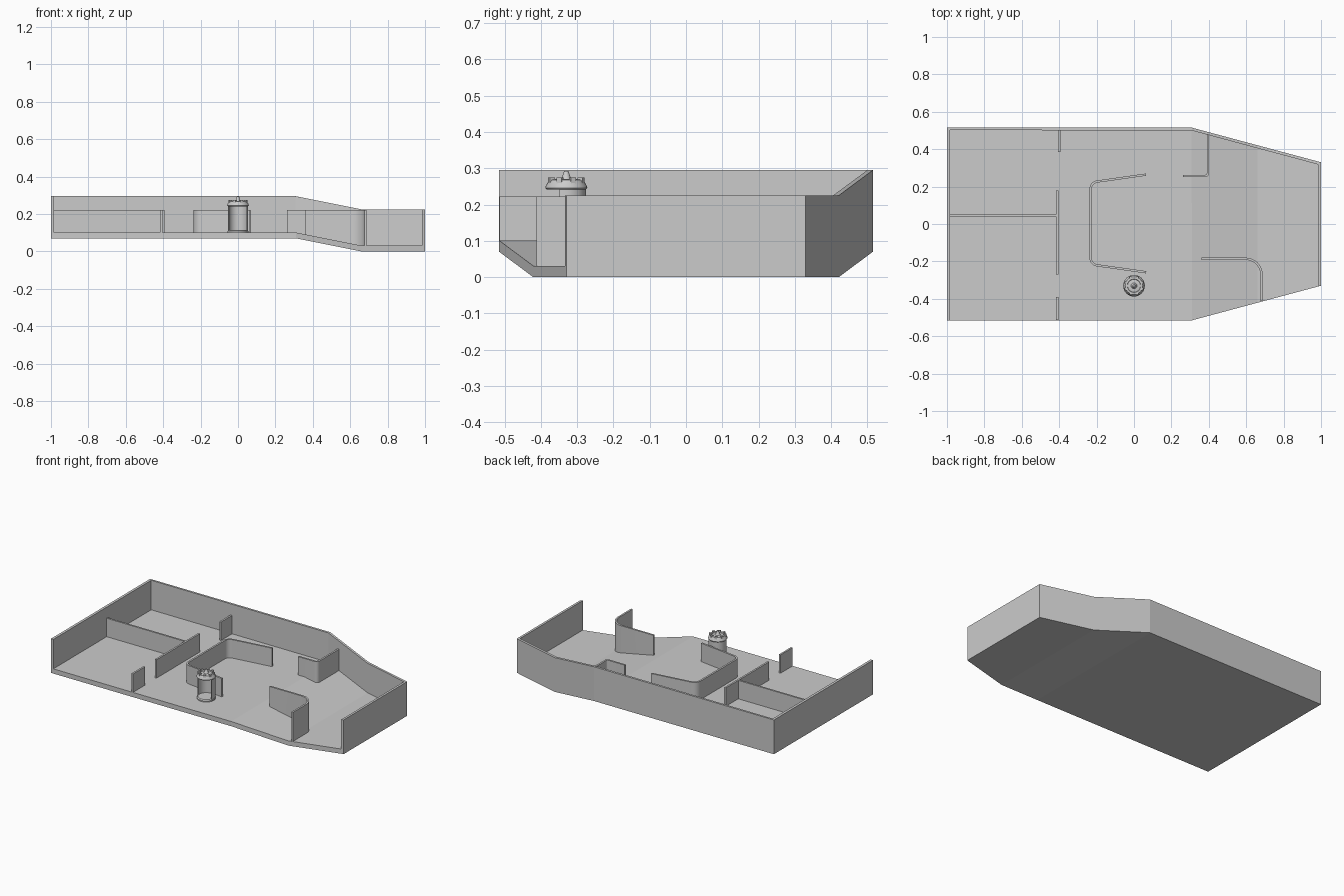
import bpy, bmesh, math
from mathutils import Vector, Matrix

if "Cube" in bpy.data.objects:
    bpy.data.objects.remove(bpy.data.objects["Cube"])

T = 0.012          # partition thickness
TOP = 0.222        # partition top height


def base(x):
    """Underside height: flat, ramp down, flat."""
    return 0.07 * min(1, max(0, (0.66 - x) / 0.35))


def finish(name, bm, smooth=False):
    bmesh.ops.recalc_face_normals(bm, faces=bm.faces)
    me = bpy.data.meshes.new(name)
    bm.to_mesh(me)
    bm.free()
    ob = bpy.data.objects.new(name, me)
    bpy.context.collection.objects.link(ob)
    if smooth:
        bpy.ops.object.select_all(action='DESELECT')
        ob.select_set(True)
        bpy.context.view_layer.objects.active = ob
        bpy.ops.object.shade_smooth_by_angle(angle=math.radians(35))
    return ob


def ribbon(name, side_a, side_b, low, high, smooth=False):
    """Solid strip between two plan lines, heights given as functions of x."""
    bm = bmesh.new()
    rows = []
    for a, b in zip(side_a, side_b):
        rows.append([bm.verts.new((p[0], p[1], f(p[0])))
                     for p, f in ((a, low), (a, high), (b, high), (b, low))])
    for r, s in zip(rows, rows[1:]):
        for i in range(4):
            j = (i + 1) % 4
            bm.faces.new((r[i], r[j], s[j], s[i]))
    bm.faces.new(rows[0])
    bm.faces.new(rows[-1])
    return finish(name, bm, smooth)


def fillet(pts, radius, steps=8):
    """Round the inner corners of a plan path."""
    pts = [Vector(p) for p in pts]
    out = [pts[0]]
    for a, p, b in zip(pts, pts[1:], pts[2:]):
        u, v = (a - p).normalized(), (b - p).normalized()
        half = u.angle(v) / 2
        c = p + (u + v).normalized() * radius / math.sin(half)
        s = p + u * radius / math.tan(half) - c
        e = p + v * radius / math.tan(half) - c
        for i in range(steps + 1):
            out.append(c + s.lerp(e, i / steps).normalized() * radius)
    return out + [pts[-1]]


def partition(name, pts, radius=0):
    path = fillet(pts, radius) if radius else [Vector(p) for p in pts]
    left, right = [], []
    for i, p in enumerate(path):
        d = (path[min(i + 1, len(path) - 1)] - path[max(i - 1, 0)]).normalized()
        n = Vector((-d.y, d.x)) * T / 2
        left.append(p + n)
        right.append(p - n)
    ribbon(name, left, right, lambda x: base(x) + 0.027, lambda x: TOP, radius > 0)


def lathe(name, profile, start=0, sweep=360, steps=32, closed=False):
    bm = bmesh.new()
    vs = [bm.verts.new((r, 0, z)) for r, z in profile]
    pairs = list(zip(vs, vs[1:])) + ([(vs[-1], vs[0])] if closed else [])
    es = [bm.edges.new(p) for p in pairs]
    if closed and sweep < 360:
        bm.faces.new(vs)
    bmesh.ops.rotate(bm, verts=vs, cent=(0, 0, 0),
                     matrix=Matrix.Rotation(math.radians(start), 3, 'Z'))
    geom = bmesh.ops.spin(bm, geom=vs + list(bm.edges) + list(bm.faces), cent=(0, 0, 0),
                          axis=(0, 0, 1), angle=math.radians(sweep), steps=steps)
    bmesh.ops.remove_doubles(bm, verts=bm.verts, dist=1e-5)
    bmesh.ops.translate(bm, verts=bm.verts, vec=(0, -0.33, 0))
    return finish(name, bm, True)


# Outer wall: left, back, tapered back and right sides; the front stays open
outer = [(-1, -.515), (-1, .515), (.31, .515), (.66, .421), (1, .33), (1, -.33)]
inner = [(-.983, -.515), (-.983, .502), (.308, .50), (.66, .405), (.985, .318), (.985, -.334)]
ribbon("outer_wall", outer, inner, base, lambda x: base(x) + 0.225)

# Floor slab with ramp
front = [(-.983, -.515), (.31, -.515), (.66, -.421), (.985, -.334)]
ribbon("floor", front, inner[1:5], base, lambda x: base(x) + 0.031)

# Interior partitions
partition("rear_room_divider", [(-.985, .045), (-.41, .045)])
partition("cross_wall_middle", [(-.41, .18), (-.41, -.27)])
partition("cross_wall_front", [(-.41, -.39), (-.41, -.514)])
partition("cross_wall_back", [(-.40, .385), (-.40, .505)])
partition("central_u_wall", [(.065, .264), (-.232, .222), (-.232, -.216), (.065, -.258)], 0.04)
partition("back_corner_wall", [(.262, .257), (.396, .257), (.396, .48)], 0.016)
partition("front_corner_wall", [(.362, -.186), (.682, -.186), (.682, -.412)], 0.085)

# Open-fronted round booth: base, back shell, domed cap
lathe("booth_base", [(0, .095), (.056, .095), (.056, .108), (.05, .114), (0, .114)])
lathe("booth_shell", [(.049, .11), (.054, .11), (.054, .245), (.049, .245)],
      start=-20, sweep=220, steps=22, closed=True)
lathe("booth_cap", [(0, .241), (.054, .241), (.058, .246), (.056, .253), (.047, .268),
                    (.036, .270), (.034, .266), (.016, .268), (.012, .274), (.006, .293), (0, .293)])

# Raised ribs around the cap
bm = bmesh.new()
for i in range(8):
    m = (Matrix.Translation((0, -.33, 0)) @ Matrix.Rotation(math.radians(45 * i + 22.5), 4, 'Z')
         @ Matrix.Translation((.044, 0, .263)) @ Matrix.Diagonal((.016, .014, .022, 1)))
    bmesh.ops.create_cube(bm, size=1, matrix=m)
finish("booth_cap_ribs", bm)
